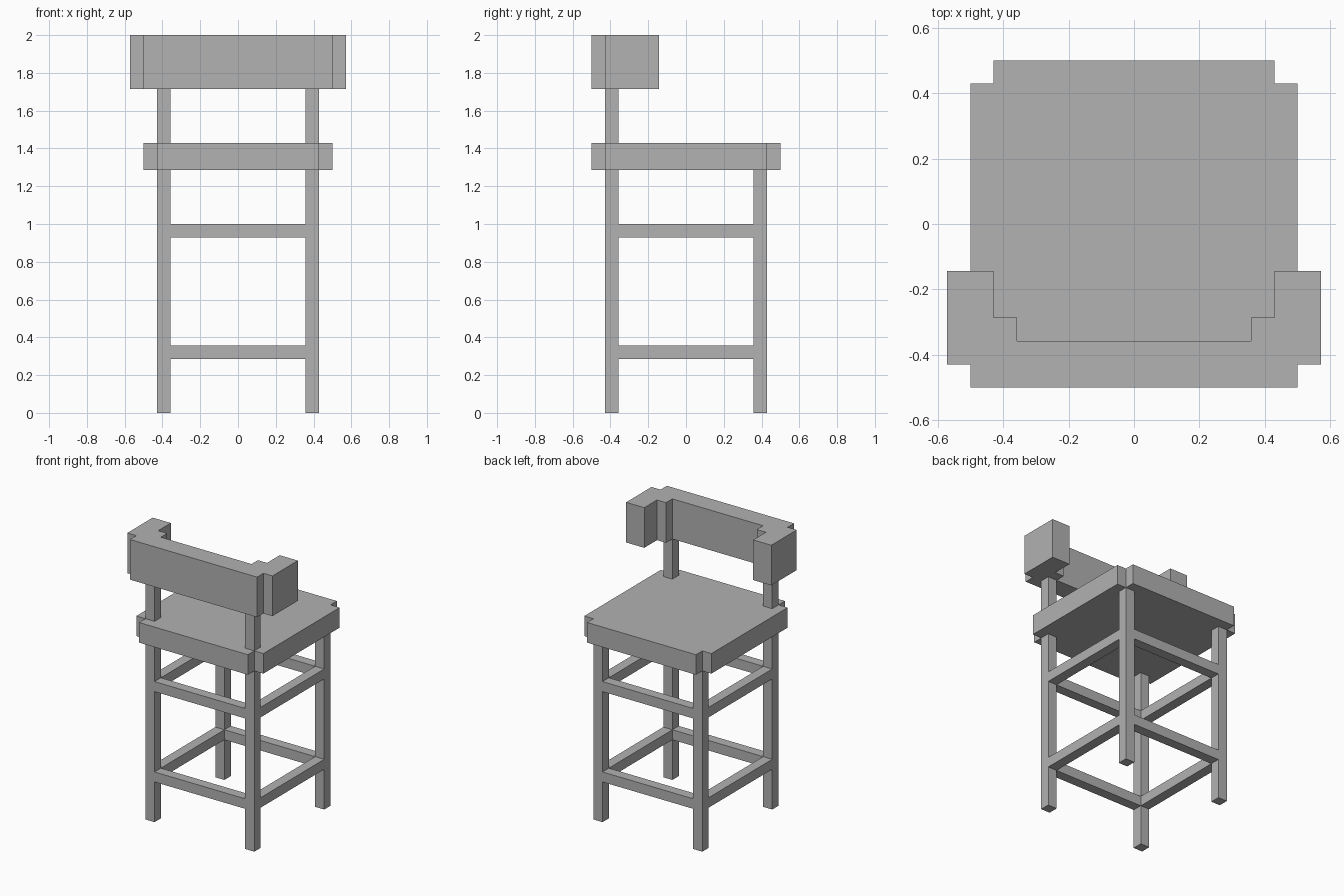
import bpy
import bmesh

if "Cube" in bpy.data.objects:
    bpy.data.objects.remove(bpy.data.objects["Cube"], do_unlink=True)

U = 1 / 14  # everything sits on one regular grid

grey = bpy.data.materials.new("plain_grey")
grey.use_nodes = True
colour = (0.445, 0.445, 0.445, 1)
grey.diffuse_color = colour
grey.node_tree.nodes["Principled BSDF"].inputs["Base Color"].default_value = colour


def prism(name, outline, bottom, top):
    """Extrude a plan outline between two heights, all in grid units."""
    bm = bmesh.new()
    base = bm.faces.new([bm.verts.new((x * U, y * U, bottom * U)) for x, y in outline])
    sides = bmesh.ops.extrude_face_region(bm, geom=[base])["geom"]
    raised = [v for v in sides if isinstance(v, bmesh.types.BMVert)]
    bmesh.ops.translate(bm, verts=raised, vec=(0, 0, (top - bottom) * U))
    bmesh.ops.recalc_face_normals(bm, faces=bm.faces)
    mesh = bpy.data.meshes.new(name)
    bm.to_mesh(mesh)
    bm.free()
    mesh.materials.append(grey)
    obj = bpy.data.objects.new(name, mesh)
    bpy.context.collection.objects.link(obj)
    return obj


def box(name, x0, x1, y0, y1, bottom, top):
    return prism(name, [(x0, y0), (x1, y0), (x1, y1), (x0, y1)], bottom, top)


# Seat slab with notched corners
quarter = [(7, 6), (6, 6), (6, 7)]
seat = quarter + [(-x, y) for x, y in reversed(quarter)]
seat += [(-x, -y) for x, y in quarter] + [(x, -y) for x, y in reversed(quarter)]
prism("seat", seat, 18, 20)

# Legs, and posts carrying the backrest
for side, x in (("right", -6), ("left", 5)):
    for end, y in (("front", -6), ("rear", 5)):
        box(f"{end}_{side}_leg", x, x + 1, y, y + 1, 0, 18)
    box(f"{side}_back_post", x, x + 1, -6, -5, 20, 24)

# Two rings of rails between the legs
for level, z in (("lower", 4), ("upper", 13)):
    for end, p in (("front", -6), ("rear", 5)):
        box(f"{level}_{end}_rail", -5, 5, p, p + 1, z, z + 1)
    for side, p in (("right", -6), ("left", 5)):
        box(f"{level}_{side}_rail", p, p + 1, -5, 5, z, z + 1)

# Stepped wraparound backrest
half = [(7, -7), (7, -6), (8, -6), (8, -2), (6, -2), (6, -4), (5, -4), (5, -5)]
prism("backrest", half + [(-x, y) for x, y in reversed(half)], 24, 28)
